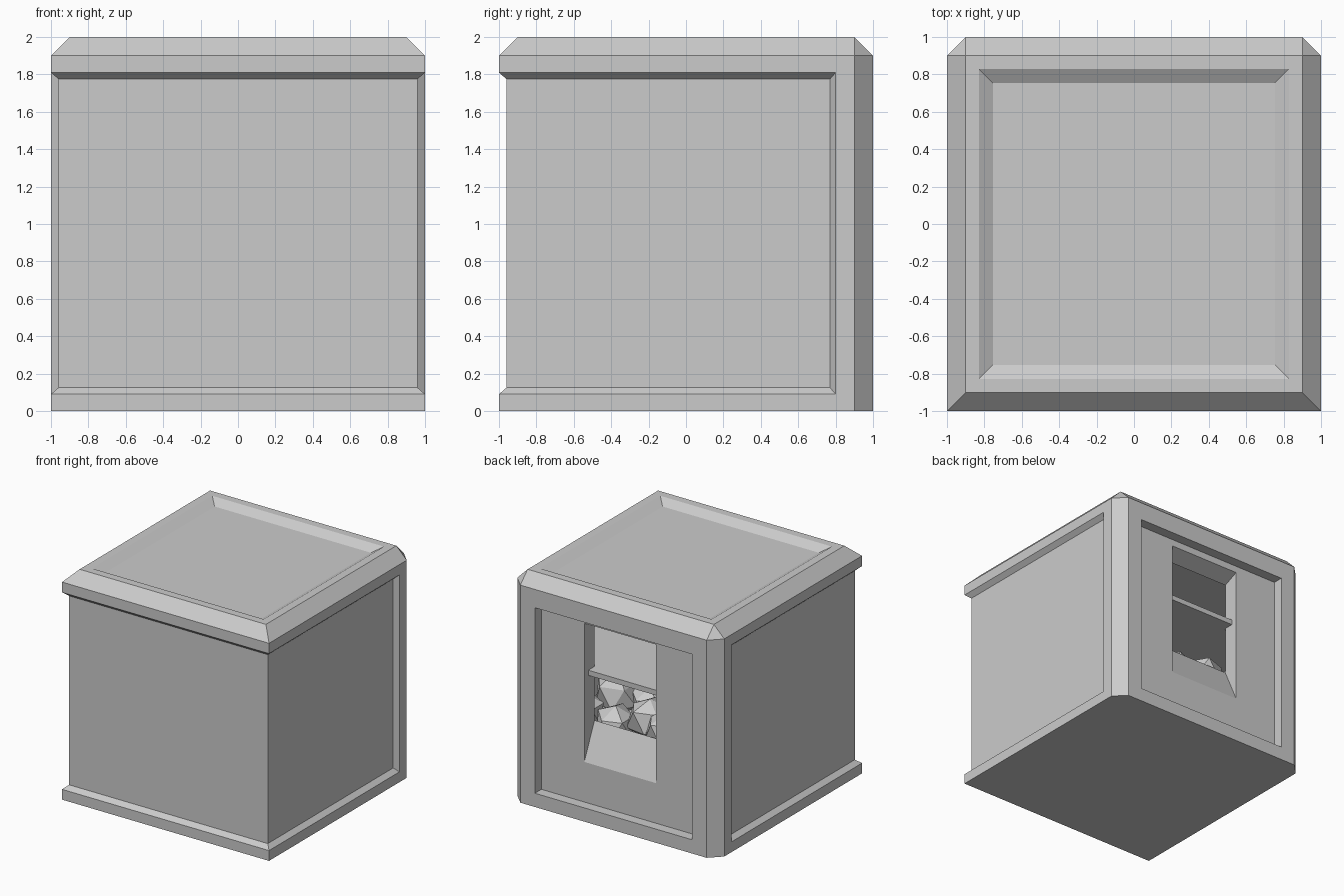
import bpy, bmesh, math, random
from mathutils import Vector

if "Cube" in bpy.data.objects:
    bpy.data.objects.remove(bpy.data.objects["Cube"])

random.seed(4)


def loft(name, rings):
    """Closed solid through a stack of equal-length point rings."""
    bm = bmesh.new()
    rows = [[bm.verts.new(p) for p in ring] for ring in rings]
    n = len(rows[0])
    for a, b in zip(rows, rows[1:]):
        for i in range(n):
            j = (i + 1) % n
            bm.faces.new((a[i], a[j], b[j], b[i]))
    bm.faces.new(rows[0][::-1])
    bm.faces.new(rows[-1])
    bmesh.ops.remove_doubles(bm, verts=bm.verts, dist=1e-4)
    bmesh.ops.dissolve_limit(bm, angle_limit=math.radians(1),
                             verts=bm.verts, edges=bm.edges)
    bmesh.ops.recalc_face_normals(bm, faces=bm.faces)
    me = bpy.data.meshes.new(name)
    bm.to_mesh(me)
    bm.free()
    ob = bpy.data.objects.new(name, me)
    bpy.context.collection.objects.link(ob)
    return ob


def rect(x, y0, y1, z):
    return [(-x, y0, z), (x, y0, z), (x, y1, z), (-x, y1, z)]


def outline(half, z):
    """Mirror the right half of a footprint to make a full ring."""
    return [(x, y, z) for x, y in half] + [(-x, y, z) for x, y in half[::-1]]


def cut(target, cutter):
    cutter.hide_render = True
    mod = target.modifiers.new("cut", 'BOOLEAN')
    mod.operation = 'DIFFERENCE'
    mod.solver = 'EXACT'
    mod.object = cutter
    bpy.context.view_layer.objects.active = target
    bpy.ops.object.modifier_apply(modifier=mod.name)
    bpy.data.objects.remove(cutter)


# Cabinet: wide plinth and cap, recessed front and sides, chamfered back pillars
full = [(1, -1), (1, .8), (1, .8), (1, .9), (.9, 1)]
waist = [(.96, -.96), (.96, .77), (1, .8), (1, .9), (.9, 1)]
crown = [(.9, -.9), (.9, .8), (.9, .8), (.9, .9), (.9, .9)]
cabinet = loft("cabinet", [outline(h, z) for h, z in (
    (full, 0), (full, .09), (waist, .125), (waist, 1.775),
    (full, 1.81), (full, 1.9), (crown, 2))])

# Sunken tray in the top, bevelled sides
cut(cabinet, loft("tray_cutter", [rect(.755, -.755, .755, 1.955),
                                  rect(.83, -.83, .83, 2),
                                  rect(.83, -.83, .83, 2.1)]))
# Straight recess in the back
cut(cabinet, loft("back_recess_cutter", [rect(.76, .91, 1.1, .12),
                                         rect(.76, .91, 1.1, 1.74)]))
# Inner chamber
cut(cabinet, loft("chamber_cutter", [rect(.8, -.8, .77, .62),
                                     rect(.8, -.8, .77, 1.64)]))
# Opening with a sloping sill
profile = [(.95, .47), (.91, .47), (.77, .78), (.74, .78),
           (.74, 1.62), (.77, 1.62), (.91, 1.68), (.95, 1.68)]
cut(cabinet, loft("opening_cutter",
                  [[(x, y, z) for y, z in profile] for x in (-.345, .345)]))

# Shelf with a narrow lip reaching into the opening
shelf_half = [(.81, -.81), (.81, .76), (.35, .76), (.35, .855)]
loft("shelf", [outline(shelf_half, z) for z in (1.205, 1.25)])

# Heap of faceted lumps below the shelf
bm = bmesh.new()
for i in range(14):
    centre = Vector((-.58 + .29 * (i % 5), .55 - .42 * (i // 5), .75))
    centre += Vector((random.uniform(-.06, .06), random.uniform(-.06, .06), random.uniform(-.06, .06)))
    lump = bmesh.ops.create_icosphere(bm, subdivisions=1, radius=.19)["verts"]
    for v in lump:
        v.co = v.co * random.uniform(.75, 1.15) + centre
me = bpy.data.meshes.new("heap")
bm.to_mesh(me)
bm.free()
bpy.context.collection.objects.link(bpy.data.objects.new("heap", me))
